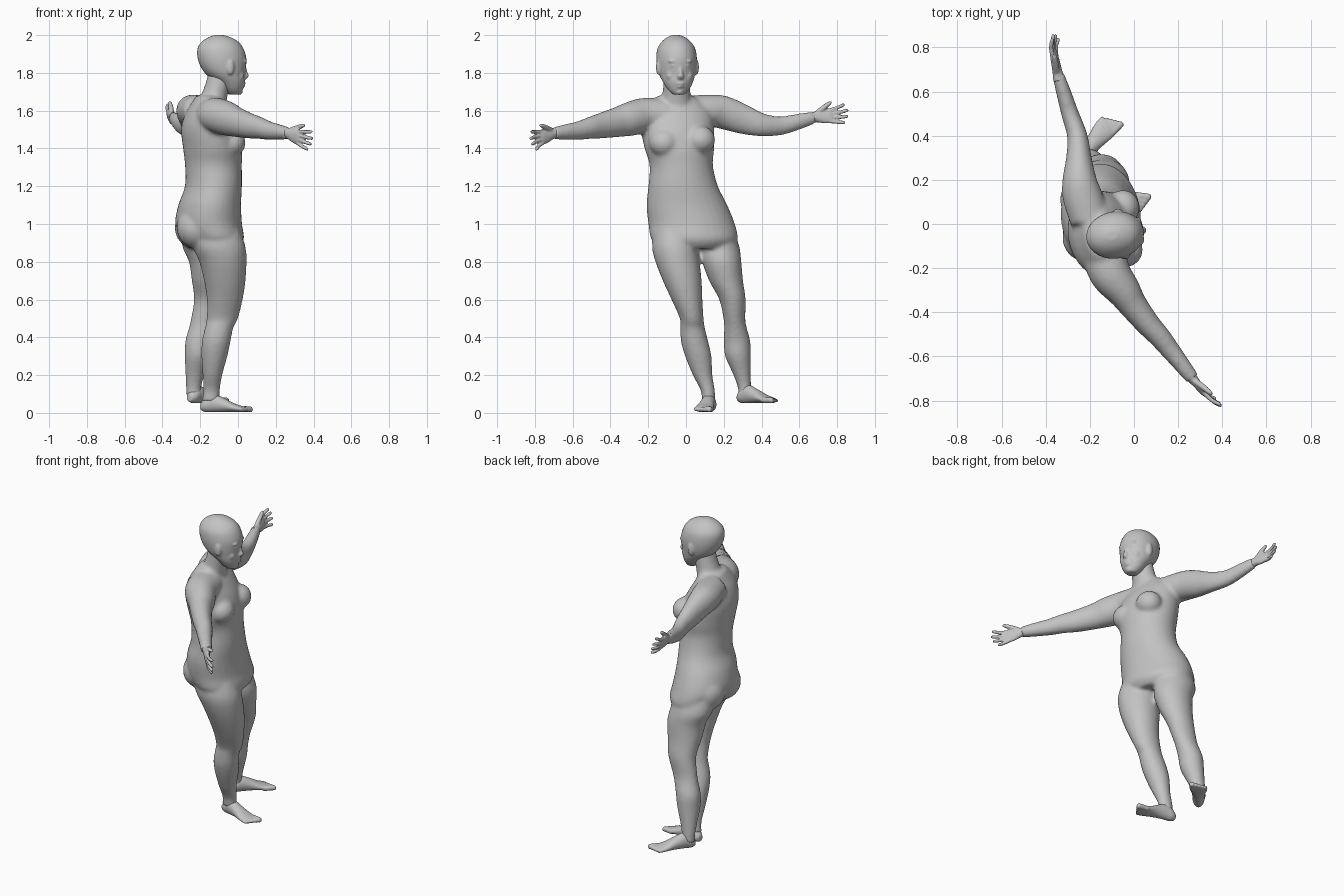
import bpy
import bmesh
import math
from mathutils import Matrix, Vector

cube = bpy.data.objects.get("Cube")
if cube:
    bpy.data.objects.remove(cube, do_unlink=True)

X, Y, Z = Vector((1, 0, 0)), Vector((0, 1, 0)), Vector((0, 0, 1))
HERE = Matrix.Identity(4)
CM = 0.01  # all section tables are in hundredths of a unit

skin = bpy.data.materials.new("plain_grey")
skin.use_nodes = True
grey = (0.55, 0.55, 0.55, 1)
skin.diffuse_color = grey
for node in skin.node_tree.nodes:
    if node.type == "BSDF_PRINCIPLED":
        node.inputs["Base Color"].default_value = grey
        node.inputs["Roughness"].default_value = 0.7


def spline(rows, steps=4):
    """Smooth curve through rows of centre and radii."""
    pts = [Vector(row) * CM for row in rows]
    pts = [pts[0]] + pts + [pts[-1]]
    out = []
    for a, b, c, d in zip(pts, pts[1:], pts[2:], pts[3:]):
        for i in range(steps):
            t = i / steps
            out.append(b + (c - a) * (t / 2)
                       + (a * 2 - b * 5 + c * 4 - d) * (t * t / 2)
                       + (b * 3 - a - c * 3 + d) * (t * t * t / 2))
    out.append(pts[-1])
    return out


def tube(bm, ref, rows, axis=None, place=HERE, sides=24):
    """Closed loft: rows are x, y, z, radius along ref, radius across."""
    curve = spline(rows)
    centres = [Vector(p[:3]) for p in curve]
    last = len(curve) - 1
    rings = []
    for i, p in enumerate(curve):
        along = axis or (centres[min(i + 1, last)] - centres[max(i - 1, 0)]).normalized()
        u = (ref - along * ref.dot(along)).normalized()
        v = along.cross(u)
        ring = []
        for k in range(sides):
            a = math.tau * k / sides
            co = centres[i] + u * (math.cos(a) * p[3]) + v * (math.sin(a) * p[4])
            ring.append(bm.verts.new(place @ co))
        rings.append(ring)
    for low, high in zip(rings, rings[1:]):
        for k in range(sides):
            n = (k + 1) % sides
            bm.faces.new((low[k], low[n], high[n], high[k]))
    bm.faces.new(rings[0][::-1])
    bm.faces.new(rings[-1])


def blob(bm, centre, radii, place=HERE):
    """Ellipsoid mass."""
    shape = Matrix.Translation(Vector(centre) * CM) @ Matrix.Diagonal((*(Vector(radii) * CM), 1))
    bmesh.ops.create_uvsphere(bm, u_segments=24, v_segments=16, radius=1, matrix=place @ shape)


def finish(name, bm, voxel, rounds):
    """Fuse the masses into one smooth skin."""
    bmesh.ops.recalc_face_normals(bm, faces=bm.faces)
    mesh = bpy.data.meshes.new(name)
    bm.to_mesh(mesh)
    bm.free()
    mesh.materials.append(skin)
    ob = bpy.data.objects.new(name, mesh)
    bpy.context.collection.objects.link(ob)
    fuse = ob.modifiers.new("fuse", "REMESH")
    fuse.mode = "VOXEL"
    fuse.voxel_size = voxel
    fuse.use_smooth_shade = True
    soften = ob.modifiers.new("soften", "SMOOTH")
    soften.factor = 0.5
    soften.iterations = rounds


# Torso, with the chest turned a little to its left
body = bmesh.new()
facing = Vector((1, 0.15, 0)).normalized()
tube(body, facing, [
    (-13, 5, 87, 13, 18), (-13, 4.5, 92, 16, 23), (-15.5, 3, 100, 17.5, 23),
    (-15, 0.5, 110, 16.5, 21.5), (-13, -1.5, 120, 15, 18.5), (-13, -2.5, 131, 15, 16.8),
    (-13.5, -3.5, 140, 15.5, 18.5), (-15, -4.5, 150, 15, 19.5), (-16, -5, 158, 12, 19),
    (-16, -5.5, 164, 8.5, 15), (-15.5, -5.5, 168, 6.5, 9)], Z, sides=32)
tube(body, facing, [(-15, -5, 158, 8, 9), (-12.5, -5, 168, 7, 7.5),
                    (-10.5, -5, 175, 6.5, 7), (-9, -5, 183, 6, 6.5)], Z)

# Breasts and buttocks
blob(body, (-3.5, -11.5, 143), (7.5, 8, 7.5))
blob(body, (-5, 7.5, 144.5), (7.5, 8, 7.5))
blob(body, (-22, -6, 98), (10.5, 11, 11))
blob(body, (-23, 11, 98), (10.5, 11, 11))

# Legs
tube(body, X, [
    (-12, -7, 97, 13, 10), (-10, -6, 88, 14, 12), (-8, -4.5, 80, 12.5, 11.7),
    (-7, -2, 70, 11, 10.3), (-7, 0.5, 60, 9.5, 8.2), (-8.3, 3, 50, 8.3, 6.3),
    (-10, 3.5, 45, 7.5, 6.5), (-11.5, 4.5, 38, 7.6, 7.2), (-12.5, 6.5, 30, 6.9, 7),
    (-13.5, 8.8, 20, 5.2, 5.2), (-14, 11.5, 12, 4.4, 3.8), (-14.5, 12, 6, 4.6, 3.5)], Z)
tube(body, X, [
    (-17, 15, 97, 13, 10), (-16.5, 17.5, 88, 13, 10.8), (-14, 18.9, 80, 12, 10.4),
    (-14, 21.2, 70, 10.5, 9), (-14.5, 24.6, 60, 8.8, 7), (-17, 25.6, 50, 7.9, 5.8),
    (-18.5, 26.2, 45, 7.5, 6), (-20.5, 27, 38, 7.4, 7), (-21.3, 27.5, 30, 6.9, 6.8),
    (-22.8, 29.7, 20, 5, 4.6), (-23.5, 31, 13, 4, 3.5), (-23.5, 31, 9, 4.2, 3.4)], Z)

# Arms
tube(body, Z, [
    (-14, -12, 158, 8.5, 10), (-11, -22, 157.5, 9.3, 9.5), (-5, -30, 155.5, 9, 8),
    (-1, -36, 154, 8, 6.7), (6, -45, 152, 6.8, 5.6), (11.5, -51, 150.8, 5.8, 5),
    (16, -56.6, 149.5, 5, 4.5), (21.5, -63.5, 148.7, 4.2, 3.8), (26.5, -70, 148, 3.2, 3.2)])
tube(body, Z, [
    (-20, 2, 160, 8, 9), (-23.5, 13, 160, 8.5, 9), (-24.7, 20, 159, 8.8, 7.8),
    (-25, 30, 155.5, 7.9, 5.8), (-25.7, 40, 152.5, 6.2, 4.6), (-29, 50, 152, 5, 4),
    (-32, 60, 154.3, 4.2, 3.4), (-34.5, 68, 156.5, 3.2, 2.7)])
finish("body", body, 0.011, 6)

# Head
head = bmesh.new()
turn = Matrix.Translation((-0.085, -0.05, 0)) @ Matrix.Rotation(0.17, 4, "Z")
tube(head, X, [
    (6.8, 0, 168.5, 3, 3), (6, 0, 171, 5, 5.6), (4.6, 0, 175, 7.6, 7.9),
    (2, 0, 179, 10.2, 9.5), (0.8, 0, 183, 12, 10.4), (0, 0, 188, 13, 10.7),
    (-0.8, 0, 193, 12.2, 9.9), (-1, 0, 196.5, 9.8, 7.6), (-1.3, 0, 198.7, 6.2, 5),
    (-1.5, 0, 200, 2.5, 2)], Z, turn, 32)

# Nose, lips and chin
tube(head, X, [(11.8, 0, 184.5, 0.9, 0.9), (12.3, 0, 180.5, 1.4, 1.1),
               (12.6, 0, 178.3, 1.8, 1.8), (12, 0, 176.7, 1.2, 1.6)], Z, turn)
blob(head, (11.5, 0, 174.4), (1.3, 2.4, 0.8), turn)
blob(head, (11.1, 0, 172.9), (1.3, 2.1, 0.8), turn)
blob(head, (9.2, 0, 170), (2, 2.3, 1.7), turn)

# Brows, eyes, cheeks and ears
for side in (-1, 1):
    blob(head, (11.4, side * 3.6, 186.2), (1.3, 2.8, 0.9), turn)
    blob(head, (11.4, side * 3.6, 183.8), (1, 1.5, 0.8), turn)
    blob(head, (8.6, side * 4.6, 178.5), (2.6, 2.6, 3), turn)
    blob(head, (2.8, side * 10.4, 183), (2, 1.1, 4), turn)
finish("head", head, 0.006, 4)


def hand(name, wrist, reach, thumb_dir, palm):
    """Open hand: local x to the fingertips, z to the thumb, y to the palm."""
    x = Vector(reach).normalized()
    up = Vector(thumb_dir)
    z = (up - x * up.dot(x)).normalized()
    y = z.cross(x)
    place = Matrix.Translation(Vector(wrist) * CM) @ Matrix((x, y, z)).transposed().to_4x4()
    bm = bmesh.new()
    tube(bm, Z, [(-3, 0, 0, 3, 2.7), (1, 0, 0, 2.8, 2.2), (5, 0, 0, 3.8, 1.8),
                 (8.5, 0, 0, 4, 1.5), (10, 0, 0, 3.4, 1)], X, place)
    for i, length in enumerate((8, 9.5, 9, 7)):
        root = 3 - 2 * i
        tip = root * 1.6
        tube(bm, Z, [(7, 0, root * 0.9, 1.1, 1.1),
                     (8.5 + length / 2, palm * 0.5, (root + tip) / 2, 1, 1),
                     (8 + length, palm * 2, tip, 0.9, 0.9),
                     (8.7 + length, palm * 2.3, tip, 0.4, 0.4)], None, place, 12)
    tube(bm, Z, [(1, 0, 1.5, 1.6, 1.5), (5, palm * 1.2, 4.2, 1.4, 1.4),
                 (8.5, palm * 2, 6.3, 1.1, 1.1), (10, palm * 2.2, 6.9, 0.5, 0.5)],
         None, place, 12)
    finish(name, bm, 0.005, 2)


hand("right_hand", (26.5, -70, 148), (11.5, -14, -4.5), (0, 0, 1), 1)
hand("left_hand", (-34.5, 68, 156.5), (-3.5, 17, 1.5), (-0.3, 0, 1), -1)


def foot(name, heel, yaw, inner):
    """Bare foot: local x from heel to toes, big toe on the inner side."""
    place = Matrix.Translation(Vector(heel) * CM) @ Matrix.Rotation(yaw, 4, "Z")
    bm = bmesh.new()
    tube(bm, Z, [(0.3, 0, 3, 2, 1.8), (3, 0, 4, 3.9, 3.3), (7, 0, 5, 4.9, 3.6),
                 (13, 0, 3.8, 3.7, 4), (18, 0, 2.5, 2.4, 4.9), (22, 0, 1.8, 1.7, 5.2),
                 (23.5, 0, 1.5, 1.2, 4.5)], X, place)
    for i in range(5):
        across = inner * (4 - 2 * i)
        size = 1.6 - 0.15 * i
        end = 27.5 - i * 0.9
        tube(bm, Z, [(20, across * 0.9, 1.7, size, size), (end - 2, across, 1.7, size, size),
                     (end - 0.5, across, 1.5, size * 0.9, size * 0.9),
                     (end, across, 1.4, size / 2, size / 2)], X, place, 12)
    finish(name, bm, 0.006, 3)


foot("right_foot", (-20, 13.5, 0.3), -0.2, 1)
foot("left_foot", (-26, 27.5, 5), 0.88, -1)
